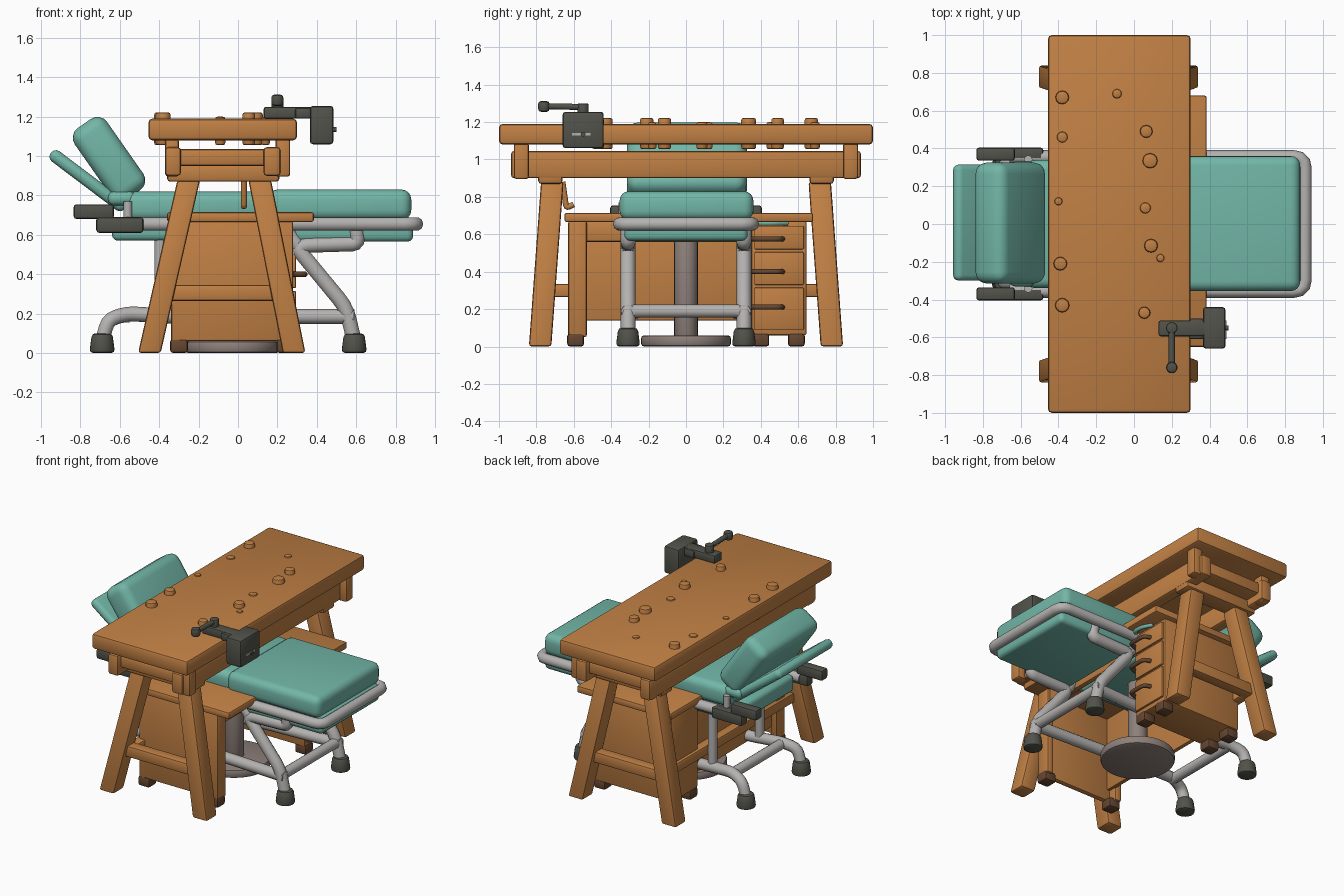
import bpy, bmesh, math
from mathutils import Vector, Matrix

if "Cube" in bpy.data.objects:
    bpy.data.objects.remove(bpy.data.objects["Cube"])


def material(name, rgb):
    m = bpy.data.materials.new(name)
    m.diffuse_color = (*rgb, 1)
    m.use_nodes = True
    m.node_tree.nodes["Principled BSDF"].inputs["Base Color"].default_value = m.diffuse_color
    return m


WOOD = material("warm wood", (0.53, 0.215, 0.058))
TEAL = material("teal upholstery", (0.17, 0.47, 0.39))
GREY = material("light grey metal", (0.46, 0.45, 0.44))
DARK = material("dark iron", (0.085, 0.085, 0.07))
BASE = material("warm grey pedestal", (0.27, 0.215, 0.195))
BROWN = material("dark brown wood", (0.13, 0.062, 0.03))


def finish(name, bm, mat, bevel=0.0, seg=2):
    bmesh.ops.recalc_face_normals(bm, faces=bm.faces)
    if bevel:
        bmesh.ops.bevel(bm, geom=bm.edges[:], offset=bevel, segments=seg,
                        profile=0.5, affect='EDGES', clamp_overlap=True)
    me = bpy.data.meshes.new(name)
    bm.to_mesh(me)
    bm.free()
    me.materials.append(mat)
    ob = bpy.data.objects.new(name, me)
    bpy.context.collection.objects.link(ob)
    bpy.context.view_layer.objects.active = ob
    bpy.ops.object.select_all(action='DESELECT')
    ob.select_set(True)
    bpy.ops.object.shade_smooth_by_angle(angle=math.radians(35))
    return ob


def box(name, x, y, z, mat, bevel=0.012, seg=2, tilt=0):
    """Box from (min, max) pairs, optionally tilted about y through its centre."""
    bm = bmesh.new()
    c = Vector((sum(x) / 2, sum(y) / 2, sum(z) / 2))
    s = Matrix.Diagonal((x[1] - x[0], y[1] - y[0], z[1] - z[0], 1))
    bmesh.ops.create_cube(bm, size=1, matrix=Matrix.Translation(c) @
                          Matrix.Rotation(math.radians(tilt), 4, 'Y') @ s)
    return finish(name, bm, mat, bevel, seg)


def slant(name, a, b, sx, sy, mat):
    """Sheared post with level ends."""
    bm = bmesh.new()
    rings = [[bm.verts.new((p[0] + i * sx / 2, p[1] + j * sy / 2, p[2]))
              for i, j in ((-1, -1), (1, -1), (1, 1), (-1, 1))] for p in (a, b)]
    for r in rings:
        bm.faces.new(r)
    for i in range(4):
        k = (i + 1) % 4
        bm.faces.new((rings[0][i], rings[0][k], rings[1][k], rings[1][i]))
    return finish(name, bm, mat, 0.015)


def cyl(name, x, y, z0, z1, r, mat, r2=None, bevel=0.008, n=24):
    bm = bmesh.new()
    bmesh.ops.create_cone(bm, cap_ends=True, segments=n, radius1=r, radius2=r2 or r,
                          depth=z1 - z0, matrix=Matrix.Translation((x, y, (z0 + z1) / 2)))
    caps = [e for e in bm.edges if any(len(f.verts) > 4 for f in e.link_faces)]
    if bevel:
        bmesh.ops.bevel(bm, geom=caps, offset=bevel, segments=2, profile=0.5, affect='EDGES')
    return finish(name, bm, mat)


def tube(name, pts, r, mat):
    """Round tube along points, with bent corners."""
    pts = [Vector(p) for p in pts]
    path = [pts[0]]
    for a, b, c in zip(pts, pts[1:], pts[2:]):
        d = min(0.06, (a - b).length * 0.4, (c - b).length * 0.4)
        p, q = b + (a - b).normalized() * d, b + (c - b).normalized() * d
        path += [p.lerp(b, t).lerp(b.lerp(q, t), t) for t in (0, 0.33, 0.67, 1)]
    path.append(pts[-1])
    cu = bpy.data.curves.new(name, 'CURVE')
    cu.dimensions = '3D'
    cu.bevel_depth, cu.bevel_resolution, cu.use_fill_caps = r, 3, True
    sp = cu.splines.new('POLY')
    sp.points.add(len(path) - 1)
    for p, co in zip(sp.points, path):
        p.co = (*co, 1)
    cu.materials.append(mat)
    ob = bpy.data.objects.new(name, cu)
    bpy.context.collection.objects.link(ob)
    bpy.context.view_layer.objects.active = ob
    bpy.ops.object.select_all(action='DESELECT')
    ob.select_set(True)
    bpy.ops.object.convert(target='MESH')
    bpy.ops.object.shade_smooth_by_angle(angle=math.radians(50))


# ---- Workbench: top, pegs, rails, splayed legs
box("bench_top", (-0.455, 0.30), (-1, 1), (1.08, 1.19), WOOD, 0.02)
for i, (x, y, r) in enumerate([(-.38, .67, .036), (-.09, .69, .026), (.065, .49, .034), (.085, .335, .04),
                               (-.38, .46, .03), (-.4, .12, .022), (.06, .085, .03), (.09, -.115, .036),
                               (.14, -.18, .022), (-.39, -.21, .036), (-.38, -.43, .038), (.055, -.47, .032)]):
    h = 1.222 if r > .031 else 1.2
    cyl(f"bench_peg_{i}", x, y, 1.055, h, r, WOOD, bevel=0.012, n=12)
for x0, x1 in ((-0.37, -0.29), (0.13, 0.215)):
    box("bench_long_rail", (x0, x1), (-0.935, 0.935), (0.90, 1.045), WOOD, 0.015)
for s in (-1, 1):
    def ys(a, b):
        return tuple(sorted((s * a, s * b)))
    box("trestle_cross_beam", (-0.36, 0.21), ys(0.66, 0.79), (0.87, 0.955), WOOD, 0.015)
    box("trestle_upper_beam", (-0.34, 0.20), ys(0.68, 0.90), (0.95, 1.035), WOOD, 0.015)
    for x0, x1 in ((-0.37, -0.30), (0.19, 0.265)):
        box("bench_support_block", (x0, x1), ys(0.84, 0.92), (0.895, 1.09), WOOD, 0.015)
    for xb, xt in ((-0.45, -0.25), (0.285, 0.11)):
        slant("trestle_leg", (xb, s * 0.78, 0), (xt, s * 0.715, 0.88), 0.115, 0.12, WOOD)
    box("trestle_stretcher", (-0.37, 0.22), ys(0.71, 0.79), (0.265, 0.345), WOOD)
box("long_stretcher", (-0.36, -0.29), (-0.75, 0.75), (0.265, 0.335), WOOD)
tube("hanging_hook", [(0.03, -0.66, 0.88), (0.03, -0.64, 0.74), (0.03, -0.60, 0.76)], 0.016, WOOD)

# ---- Desk under the bench
box("desk_top", (-0.36, 0.385), (-0.65, 0.68), (0.665, 0.715), WOOD)
box("desk_side_panel", (-0.34, 0.28), (-0.63, -0.59), (0.06, 0.67), WOOD)
for x0 in (-0.34, 0.23):
    box("desk_side_post", (x0, x0 + 0.05), (-0.63, -0.53), (0.05, 0.67), WOOD)
box("desk_back_panel", (-0.30, -0.27), (-0.60, 0.38), (0.14, 0.67), WOOD, 0.005)
box("desk_apron", (0.22, 0.26), (-0.56, 0.38), (0.56, 0.67), WOOD)
box("drawer_cabinet", (-0.34, 0.28), (0.35, 0.645), (0.06, 0.67), WOOD)
for z0, z1 in ((0.09, 0.315), (0.33, 0.505), (0.52, 0.645)):
    box("drawer_front", (0.27, 0.295), (0.365, 0.63), (z0, z1), WOOD, 0.006)
    zh = z1 - 0.105 if z0 < 0.5 else z1 - 0.07
    tube("drawer_handle", [(0.28, 0.35, zh), (0.34, 0.37, zh), (0.34, 0.50, zh), (0.28, 0.52, zh)], 0.014, BROWN)
for x in (-0.30, 0.24):
    for y in (-0.59, 0.40, 0.59):
        box("desk_foot", (x - .045, x + .045), (y - .045, y + .045), (0, 0.07), BROWN, 0.015)

# ---- Pedestal
cyl("pedestal_base", -0.03, 0, 0, 0.06, 0.24, BASE, bevel=0.015, n=48)
cyl("pedestal_column", -0.03, 0, 0.05, 0.60, 0.063, BASE)

# ---- Reclining couch: cushions
box("leg_cushion", (0.15, 0.88), (-0.355, 0.36), (0.675, 0.83), TEAL, 0.05, 4)
box("leg_cushion_base", (0.28, 0.89), (-0.33, 0.33), (0.565, 0.69), TEAL, 0.03, 3)
box("seat_cushion", (-0.57, 0.19), (-0.34, 0.34), (0.67, 0.82), TEAL, 0.05, 4)
box("seat_base", (-0.64, 0.20), (-0.31, 0.31), (0.57, 0.69), TEAL, 0.03, 3)
box("backrest_cushion", (-0.755, -0.555), (-0.315, 0.325), (0.765, 1.205), TEAL, 0.06, 4, -35)
box("rear_pad", (-0.795, -0.73), (-0.30, 0.315), (0.64, 1.11), TEAL, 0.03, 3, -53)
box("backrest_hinge", (-0.66, -0.52), (-0.33, 0.33), (0.75, 0.82), TEAL, 0.03, 3)

# ---- Couch frame, armrests and feet
tube("frame_loop", [(-0.66, -0.355, 0.655), (0.905, -0.355, 0.655), (0.905, 0.355, 0.655), (-0.66, 0.355, 0.655)],
     0.036, GREY)
for s in (-1, 1):
    y = s * 0.31
    tube("front_frame_leg", [(0.60, y, 0.63), (0.61, y, 0.555), (0.29, y, 0.545), (0.55, y, 0.23), (0.59, y, 0.06)],
         0.04, GREY)
    tube("upper_brace", [(0.24, y, 0.63), (0.34, y, 0.50)], 0.035, GREY)
    tube("floor_rail", [(-0.69, y, 0.06), (-0.66, y, 0.17), (-0.56, y * 0.9, 0.20),
                        (-0.32, y * 0.85, 0.185), (0.59, y, 0.185)], 0.038, GREY)
    tube("rear_post", [(-0.395, y * 0.85, 0.18), (-0.395, y * 0.85, 0.60)], 0.03, GREY)
    for x in (-0.69, 0.59):
        cyl("couch_foot", x, y, 0, 0.10, 0.065, DARK, 0.052, bevel=0.018)
    a, b = sorted((s * 0.335, s * 0.405))
    box("armrest_pad", (-0.835, -0.63), (a, b), (0.68, 0.755), DARK, 0.015)
    box("armrest_bracket", (-0.72, -0.48), (a, b), (0.61, 0.69), DARK, 0.015)
    tube("armrest_pin", [(-0.56, y * 1.1, 0.66), (-0.56, y * 1.1, 0.77)], 0.022, GREY)
for x in (-0.56, 0.56):
    tube("floor_cross_bar", [(x, -0.29, 0.19), (x, 0.29, 0.19)], 0.036, GREY)
tube("recline_lever", [(0.28, 0.36, 0.66), (0.33, 0.40, 0.66), (0.33, 0.47, 0.66), (0.29, 0.54, 0.66)], 0.015, TEAL)

# ---- Vise clamped to the bench edge
box("vise_body", (0.365, 0.485), (-0.66, -0.44), (1.06, 1.255), DARK, 0.016)
box("vise_arm", (0.13, 0.40), (-0.595, -0.51), (1.19, 1.25), DARK, 0.012)
box("vise_jaw", (0.29, 0.37), (-0.61, -0.50), (1.19, 1.245), DARK, 0.012)
cyl("vise_screw", 0.20, -0.55, 1.23, 1.30, 0.03, DARK)
tube("vise_handle", [(0.20, -0.53, 1.28), (0.20, -0.76, 1.285)], 0.017, DARK)
cyl("vise_handle_knob", 0.20, -0.76, 1.255, 1.312, 0.03, DARK, bevel=0.014)
tube("vise_bolt", [(0.47, -0.55, 1.135), (0.50, -0.55, 1.135)], 0.013, DARK)
box("vise_slot_plate", (0.482, 0.489), (-0.61, -0.51), (1.128, 1.142), GREY, 0)
